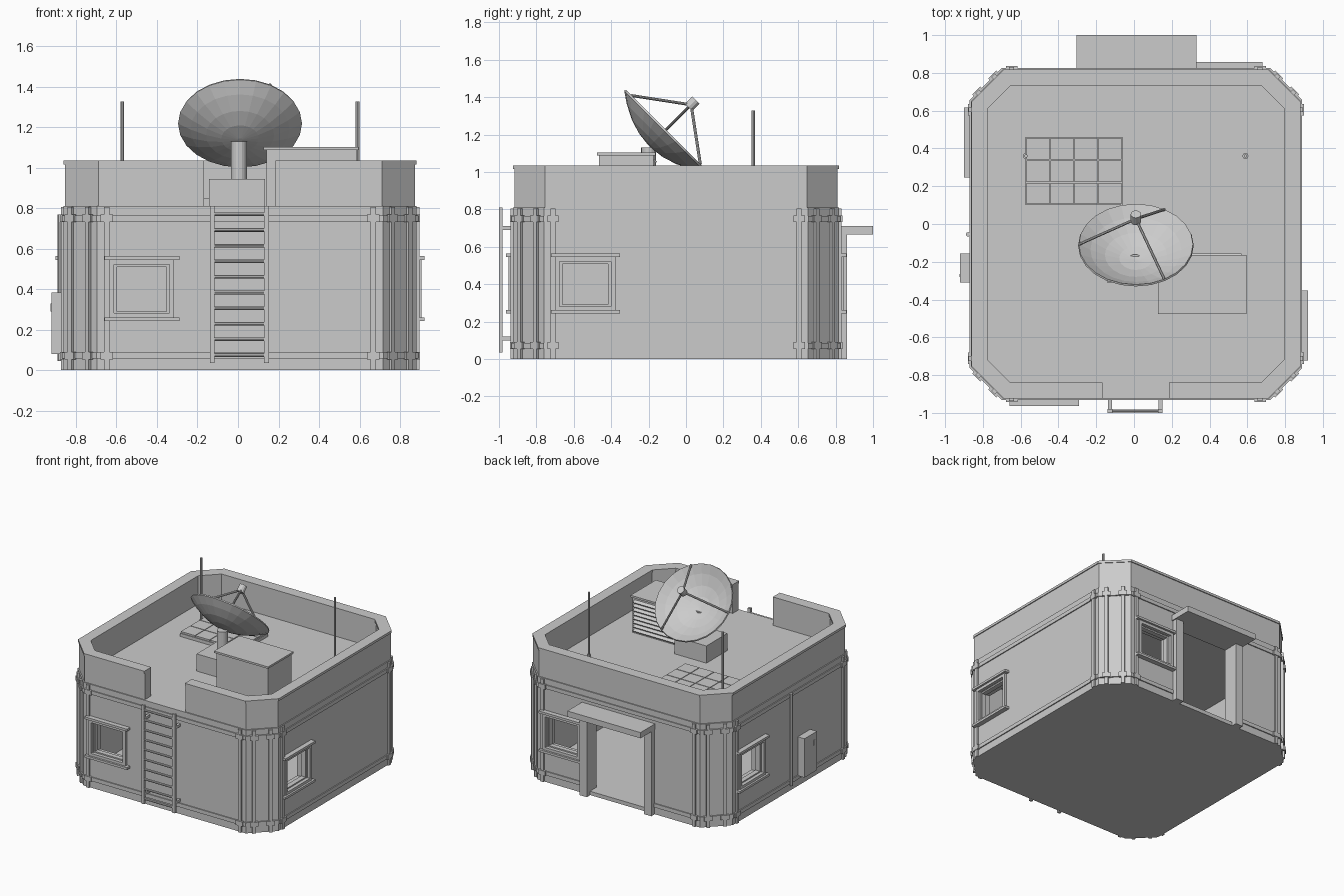
import bpy, bmesh
from math import pi, cos, sin, radians
from mathutils import Matrix, Vector

cube = bpy.data.objects.get("Cube")
if cube:
    bpy.data.objects.remove(cube, do_unlink=True)

grey = bpy.data.materials.new("plain grey")
grey.use_nodes = True
grey.diffuse_color = (0.6, 0.6, 0.6, 1)
grey.node_tree.nodes["Principled BSDF"].inputs["Base Color"].default_value = (0.6, 0.6, 0.6, 1)

CENTRE = Matrix.Translation((0.01, -0.053, 0))
ROOF = 0.81


def finish(name, bm, matrix=Matrix()):
    bmesh.ops.recalc_face_normals(bm, faces=bm.faces)
    bm.transform(matrix)
    mesh = bpy.data.meshes.new(name)
    bm.to_mesh(mesh)
    bm.free()
    mesh.materials.append(grey)
    ob = bpy.data.objects.new(name, mesh)
    bpy.context.collection.objects.link(ob)
    return ob


def box(name, xs, ys, zs, matrix=Matrix()):
    bm = bmesh.new()
    bmesh.ops.create_cube(bm, size=1)
    for v in bm.verts:
        v.co = [a[0] if c < 0 else a[1] for a, c in zip((xs, ys, zs), v.co)]
    return finish(name, bm, matrix)


def rod(name, start, end, radius, sides=8):
    a, b = Vector(start), Vector(end)
    bm = bmesh.new()
    bmesh.ops.create_cone(bm, cap_ends=True, segments=sides, radius1=radius,
                          radius2=radius, depth=(b - a).length)
    turn = Vector((0, 0, 1)).rotation_difference(b - a).to_matrix().to_4x4()
    return finish(name, bm, Matrix.Translation((a + b) / 2) @ turn)


def octagon(half, straight):
    quarter = [Vector((half, -straight, 0)), Vector((half, straight, 0))]
    return [Matrix.Rotation(k * pi / 2, 3, "Z") @ p for k in range(4) for p in quarter]


def prism(name, outline, z0, z1):
    bm = bmesh.new()
    low = [bm.verts.new((p.x, p.y, z0)) for p in outline]
    high = [bm.verts.new((p.x, p.y, z1)) for p in outline]
    bm.faces.new(low)
    bm.faces.new(high)
    for i in range(len(low)):
        j = (i + 1) % len(low)
        bm.faces.new((low[i], low[j], high[j], high[i]))
    return finish(name, bm, CENTRE)


def ring(name, outer, inner, z0, z1):
    bm = bmesh.new()
    loops = [[bm.verts.new((p.x, p.y, z)) for p in outline]
             for outline, z in ((outer, z0), (outer, z1), (inner, z1), (inner, z0))]
    for a, b in zip(loops, loops[1:] + loops[:1]):
        for i in range(8):
            j = (i + 1) % 8
            bm.faces.new((a[i], a[j], b[j], b[i]))
    return finish(name, bm, CENTRE)


def cut(target, *cutters):
    for cutter in cutters:
        mod = target.modifiers.new("cut", "BOOLEAN")
        mod.operation, mod.solver, mod.object = "DIFFERENCE", "EXACT", cutter
        bpy.context.view_layer.objects.active = target
        bpy.ops.object.modifier_apply(modifier=mod.name)
        bpy.data.objects.remove(cutter, do_unlink=True)


def side(degrees):
    return CENTRE @ Matrix.Rotation(radians(degrees), 4, "Z")


SIDES = [side(a) for a in (0, 90, 180, 270)]
CORNERS = [side(a) for a in (45, 135, 225, 315)]


def door_cutter():
    return box("door_cutter", (-0.25, 0.25), (-1.1, -0.6), (0.03, 0.665), SIDES[2])


# Hollow octagonal building with open windows and doorway
walls = prism("walls", octagon(0.872, 0.705), 0, ROOF)
cut(walls, prism("room_cutter", octagon(0.79, 0.67), 0.03, 0.75), door_cutter(),
    *[box("window_cutter", (-0.615, -0.355), (-1, -0.7), (0.28, 0.52), m) for m in SIDES])

# Parapet and coping with the ladder gap
def gap():
    return box("gap_cutter", (-0.167, 0.185), (-1.1, -0.7), (ROOF - 0.005, 1.1))


parapet = ring("parapet", octagon(0.864, 0.7), octagon(0.79, 0.67), ROOF - 0.002, 1.02)
cut(parapet, gap())
coping = ring("coping", octagon(0.871, 0.7), octagon(0.785, 0.665), 1.017, 1.036)
cut(coping, gap())

# Horizontal bands
lower_band = ring("lower_band", octagon(0.88, 0.709), octagon(0.86, 0.7), 0.057, 0.087)
cut(lower_band, door_cutter())
ring("upper_band", octagon(0.88, 0.709), octagon(0.86, 0.7), 0.735, 0.765)

# Vertical ribs with clasps at the bands
def rib(x, out, m):
    box("corner_rib", (x - 0.013, x + 0.013), (-out, 0.03 - out), (0, 0.805), m)
    for z in (0.057, 0.735):
        box("rib_clasp", (x - 0.03, x + 0.03), (-out - 0.004, 0.03 - out),
            (z - 0.003, z + 0.033), m)


for m in SIDES:
    for x in (-0.658, 0.658):
        rib(x, 0.885, m)
for m in CORNERS:
    for x in (-0.06, 0.06):
        rib(x, 1.13, m)


# Windows: outer frame, recessed inner frame, head and sill bars
def frame(name, cx, cz, w, h, t, ys, m):
    for s in (-1, 1):
        x = cx + s * (w - t) / 2
        z = cz + s * (h - t) / 2
        box(name + "_jamb", (x - t / 2, x + t / 2), ys, (cz - h / 2, cz + h / 2), m)
        box(name + "_rail", (cx - w / 2 + t, cx + w / 2 - t), ys, (z - t / 2, z + t / 2), m)


for m in SIDES:
    frame("window_frame", -0.485, 0.402, 0.32, 0.285, 0.022, (-0.895, -0.86), m)
    frame("window_inner_frame", -0.485, 0.4, 0.276, 0.25, 0.016, (-0.868, -0.83), m)
    for z in (0.243, 0.545):
        box("window_bar", (-0.67, -0.3), (-0.91, -0.86), (z, z + 0.018), m)

# Rear doorway
for x in (-0.28, 0.28):
    box("door_post", (x - 0.032, x + 0.032), (-0.915, -0.86), (0, 0.67), SIDES[2])
box("door_awning", (-0.305, 0.33), (0.81, 1), (0.665, 0.71))

# Ladder
for x in (-0.127, 0.14):
    box("ladder_rail", (x - 0.012, x + 0.012), (-1, -0.98), (0.035, ROOF))
    for z in (0.11, 0.7):
        box("ladder_bracket", (x - 0.01, x + 0.01), (-0.985, -0.92), (z - 0.01, z + 0.01))
for i in range(10):
    z = 0.075 + i * 0.0772
    rod("ladder_rung", (-0.127, -0.99, z), (0.14, -0.99, z), 0.009)

# Service box and conduit on the right wall
box("service_box", (-0.92, -0.85), (-0.31, -0.155), (0.08, 0.385))
box("service_box_handle", (-0.925, -0.918), (-0.28, -0.265), (0.29, 0.33))
rod("conduit", (-0.878, -0.055, 0.045), (-0.878, -0.055, 0.768), 0.012)

# Rooftop ventilation unit with louvres
box("vent_unit", (0.14, 0.585), (-0.465, -0.175), (ROOF, 1.09))
box("vent_lid", (0.127, 0.595), (-0.477, -0.163), (1.088, 1.103))
for i in range(8):
    tilt = Matrix.Translation((0.36, -0.172, 0.84 + i * 0.032)) @ Matrix.Rotation(radians(-35), 4, "X")
    box("vent_louvre", (-0.21, 0.21), (-0.018, 0.018), (-0.004, 0.004), tilt)

# Rooftop panel made of tiles
box("panel_base", (-0.575, -0.06), (0.1, 0.46), (ROOF, 0.835))
for i in range(4):
    for j in range(3):
        x, y = -0.57 + i * 0.127, 0.105 + j * 0.118
        box("panel_tile", (x, x + 0.122), (y, y + 0.113), (0.834, 0.848))

# Antennas
for x in (-0.572, 0.59):
    rod("antenna", (x, 0.36, ROOF), (x, 0.36, 1.328), 0.009)
    rod("antenna_base", (x, 0.36, ROOF), (x, 0.36, ROOF + 0.03), 0.016)

# Dish stand
box("dish_pedestal", (-0.142, 0.134), (-0.31, -0.05), (ROOF, 0.945))
rod("dish_pole", (0.005, -0.2, 0.94), (0.005, -0.2, 1.13), 0.04, 16)

# Faceted dish bowl, tilted up toward the back
tilt = Matrix.Translation((0.01, -0.107, 1.225)) @ Matrix.Rotation(radians(-45), 4, "X")
R, DEPTH, SEG = 0.306, 0.115, 24
steps = (0.04, 0.3, 0.55, 0.8, 1)
inner = [(R * s - 0.004, DEPTH * (s * s - 1)) for s in steps]
outer = [(R * s, DEPTH * (s * s - 1) - 0.01) for s in steps]
bm = bmesh.new()
rings = [[bm.verts.new((r * cos(2 * pi * k / SEG), r * sin(2 * pi * k / SEG), z))
          for k in range(SEG)] for r, z in inner + outer[::-1]]
for a, b in zip(rings, rings[1:]):
    for k in range(SEG):
        n = (k + 1) % SEG
        bm.faces.new((a[k], a[n], b[n], b[k]))
bm.faces.new(rings[0])
bm.faces.new(rings[-1])
finish("dish_bowl", bm, tilt)

# Feed horn and its three struts
rod("feed_horn", tilt @ Vector((0, 0, 0.17)), tilt @ Vector((0, 0, 0.225)), 0.028, 12)
for angle in (60, 180, 300):
    foot = Vector((cos(radians(angle)), sin(radians(angle)), 0)) * 0.3
    rod("feed_strut", tilt @ foot, tilt @ Vector((0, 0, 0.19)), 0.008)
